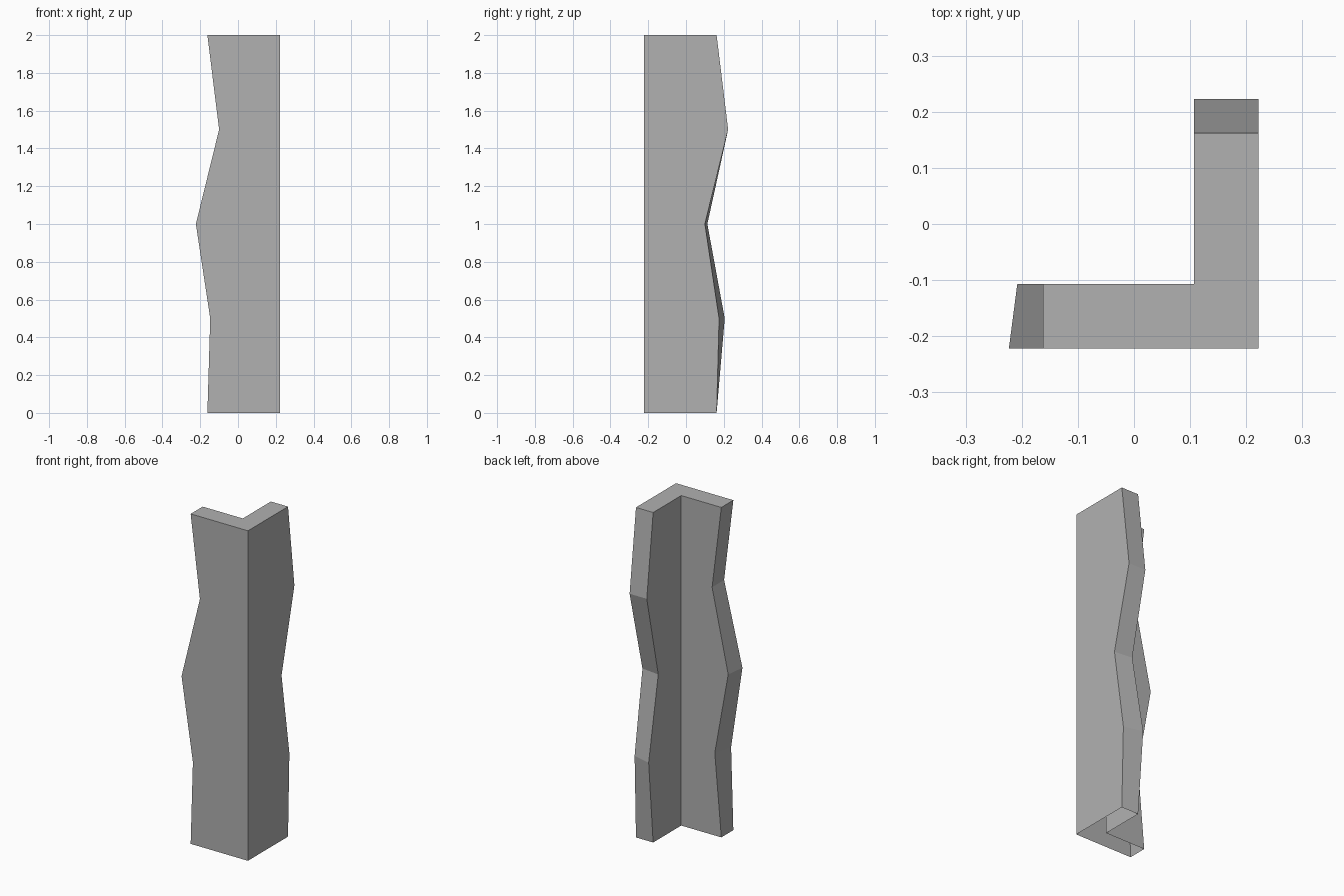
import bpy, bmesh

if "Cube" in bpy.data.objects:
    bpy.data.objects.remove(bpy.data.objects["Cube"])

OUT, INN = 0.222, 0.107   # outer and inner corner offsets

# per level: z, x-leg end (outer, inner edge), y-leg end (outer, inner edge)
levels = [
    (0.0, -0.162, -0.162, 0.162, 0.162),
    (0.5, -0.147, -0.118, 0.175, 0.205),
    (1.0, -0.223, -0.208, 0.100, 0.113),
    (1.5, -0.100, -0.100, 0.223, 0.223),
    (2.0, -0.162, -0.162, 0.162, 0.162),
]

bm = bmesh.new()

# L-shaped cross-section at each level
rings = []
for z, xo, xi, yo, yi in levels:
    section = [(xo, -OUT), (OUT, -OUT), (OUT, yo), (INN, yi), (INN, -INN), (xi, -INN)]
    rings.append([bm.verts.new((x, y, z)) for x, y in section])

# Side walls between levels, then the top cap; the underside is open
for a, b in zip(rings, rings[1:]):
    for i in range(6):
        j = (i + 1) % 6
        bm.faces.new((a[i], a[j], b[j], b[i]))
bm.faces.new(rings[-1])

# Merge the flat wall strips into single faces
bm.normal_update()
flat = [e for e in bm.edges if len(e.link_faces) == 2 and e.calc_face_angle() < 0.001]
bmesh.ops.dissolve_edges(bm, edges=flat, use_verts=True)

mesh = bpy.data.meshes.new("broken_corner_wall")
bm.to_mesh(mesh)
bm.free()

# Dark grey stone
stone = bpy.data.materials.new("dark_grey")
stone.diffuse_color = (0.44, 0.44, 0.44, 1)
stone.use_nodes = True
stone.node_tree.nodes["Principled BSDF"].inputs["Base Color"].default_value = stone.diffuse_color
mesh.materials.append(stone)
bpy.context.collection.objects.link(bpy.data.objects.new("broken_corner_wall", mesh))
